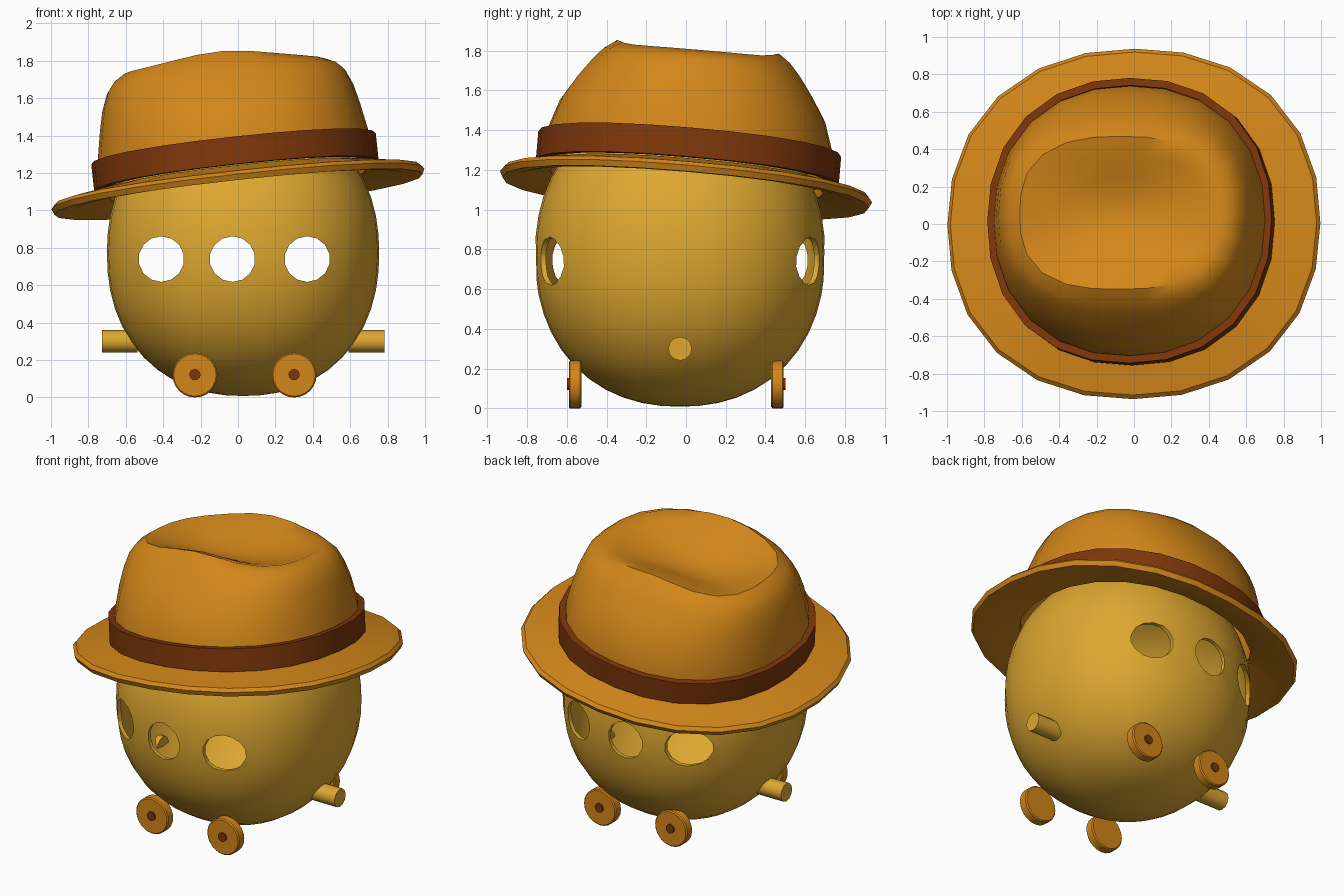
import bpy, bmesh
from math import cos, sin, pi, radians
from mathutils import Matrix, Vector

if "Cube" in bpy.data.objects:
    bpy.data.objects.remove(bpy.data.objects["Cube"])


def material(name, rgb):
    m = bpy.data.materials.new(name)
    m.diffuse_color = (*rgb, 1)
    m.use_nodes = True
    m.node_tree.nodes["Principled BSDF"].inputs["Base Color"].default_value = m.diffuse_color
    return m


GOLD = material("gold", (0.73, 0.39, 0.03))
FELT = material("felt", (0.65, 0.24, 0.01))
BROWN = material("brown", (0.205, 0.037, 0.003))


def add(name, bm, mat, matrix=None):
    bmesh.ops.recalc_face_normals(bm, faces=bm.faces)
    me = bpy.data.meshes.new(name)
    bm.to_mesh(me)
    bm.free()
    ob = bpy.data.objects.new(name, me)
    bpy.context.collection.objects.link(ob)
    if matrix:
        ob.matrix_world = matrix
    if mat:
        me.materials.append(mat)
    return ob


def select(ob):
    bpy.ops.object.select_all(action='DESELECT')
    ob.select_set(True)
    bpy.context.view_layer.objects.active = ob


def smooth(ob, angle=35):
    select(ob)
    bpy.ops.object.shade_smooth_by_angle(angle=radians(angle))


def cylinder(bm, center, radius, depth, axis, segments):
    rot = Matrix.Rotation(pi / 2, 4, 'X' if axis == 'Y' else 'Y')
    bmesh.ops.create_cone(bm, cap_ends=True, segments=segments, radius1=radius,
                          radius2=radius, depth=depth,
                          matrix=Matrix.Translation(center) @ rot)


def apply_modifiers(ob):
    select(ob)
    for m in list(ob.modifiers):
        bpy.ops.object.modifier_apply(modifier=m.name)


# Hollow, slightly boxy round body with three windows cut right through
CX, CY, CZ = 0.027, -0.03, 0.772
P = 2.2
bm = bmesh.new()
bmesh.ops.create_uvsphere(bm, u_segments=32, v_segments=24, radius=1)
for v in bm.verts:
    k = sum(abs(c) ** P for c in v.co) ** (-1 / P)
    v.co = Vector((CX + 0.728 * k * v.co.x, CY + 0.73 * k * v.co.y, CZ + 0.764 * k * v.co.z))
body = add("body", bm, GOLD)
bm = bmesh.new()
for x in (-0.41, -0.03, 0.37):
    cylinder(bm, (x, CY, 0.74), 0.122, 2, 'Y', 14)
cutter = add("window_cutter", bm, None)
cutter.hide_render = True
shell = body.modifiers.new("shell", 'SOLIDIFY')
shell.thickness = 0.025
shell.offset = -1
cut = body.modifiers.new("windows", 'BOOLEAN')
cut.operation = 'DIFFERENCE'
cut.solver = 'EXACT'
cut.object = cutter
apply_modifiers(body)
bpy.data.objects.remove(cutter)
smooth(body)

# Side pegs
for side, name in ((-1, "left_peg"), (1, "right_peg")):
    bm = bmesh.new()
    cylinder(bm, (CX + side * 0.66, CY, 0.30), 0.06, 0.19, 'X', 12)
    smooth(add(name, bm, GOLD))

# Four wheels with dark hubs
for y, out, end in ((-0.558, -1, "front"), (0.46, 1, "back")):
    for x, side in ((-0.23, "left"), (0.30, "right")):
        bm = bmesh.new()
        cylinder(bm, (x, y, 0.12), 0.12, 0.064, 'Y', 24)
        edges = [e for e in bm.edges if abs(e.verts[0].co.y - e.verts[1].co.y) < 1e-4]
        bmesh.ops.bevel(bm, geom=edges, offset=0.007, segments=1, affect='EDGES')
        smooth(add(f"{end}_{side}_wheel", bm, FELT))
        bm = bmesh.new()
        cylinder(bm, (x, y + out * 0.018, 0.122), 0.03, 0.046, 'Y', 12)
        smooth(add(f"{end}_{side}_hub", bm, BROWN))

# Hat frame: tipped to the left and back
normal = Vector((-0.11, 0.085, 1))
TILT = (Matrix.Translation((0, 0, 1.11))
        @ Vector((0, 0, 1)).rotation_difference(normal).to_matrix().to_4x4())
N = 24


def spow(v, p):
    return abs(v) ** p * (1 if v >= 0 else -1)


def ring(bm, h, a, b, p=2.22, wave=0.0):
    # superellipse ring; wave lifts front and back ridges and lowers the right side
    vs = []
    for i in range(N):
        t = 2 * pi * i / N
        c, s = cos(t), sin(t)
        k = (abs(c) ** p + abs(s) ** p) ** (-1 / p)
        z = h + wave * (0.055 * s ** 6 - 0.018 * c - 0.025)
        vs.append(bm.verts.new((a * k * c, b * k * s, z)))
    return vs


def skin(bm, rings, closed=False):
    pairs = list(zip(rings, rings[1:]))
    if closed:
        pairs.append((rings[-1], rings[0]))
    for r0, r1 in pairs:
        for i in range(N):
            j = (i + 1) % N
            bm.faces.new((r0[i], r0[j], r1[j], r1[i]))


# Brim: gently sloping ring
bm = bmesh.new()
brim = [(0.075, 0.69, 0.69), (0.04, 0.90, 0.85), (0.026, 0.985, 0.92),
        (0.005, 1.003, 0.94), (-0.025, 0.99, 0.925), (-0.018, 0.90, 0.85),
        (0.03, 0.69, 0.69)]
skin(bm, [ring(bm, *r) for r in brim], closed=True)
smooth(add("hat_brim", bm, FELT, TILT))

# Band: rectangular section around the crown
bm = bmesh.new()
band = [(0.075, 0.765, 0.765), (0.222, 0.765, 0.765),
        (0.222, 0.725, 0.725), (0.075, 0.725, 0.725)]
skin(bm, [ring(bm, *r) for r in band], closed=True)
smooth(add("hat_band", bm, BROWN, TILT))

# Crown: tapering wall, raised rim and pinched dent on top
bm = bmesh.new()
crown = [(0.13, 0.735, 0.73, 2.22, 0), (0.24, 0.728, 0.72, 2.22, 0),
         (0.39, 0.70, 0.67, 2.25, 0), (0.50, 0.675, 0.60, 2.35, 0.1),
         (0.59, 0.64, 0.53, 2.5, 0.3), (0.645, 0.60, 0.475, 2.6, 0.7),
         (0.685, 0.54, 0.41, 2.7, 1), (0.66, 0.47, 0.32, 2.5, 0.9),
         (0.61, 0.34, 0.19, 2.2, 0.4), (0.575, 0.18, 0.08, 2.0, 0)]
rings = [ring(bm, *r) for r in crown]
skin(bm, rings)
tip = bm.verts.new((0, 0, 0.57))
for i in range(N):
    bm.faces.new((rings[-1][i], rings[-1][(i + 1) % N], tip))
top = add("hat_crown", bm, FELT, TILT)
m = top.modifiers.new("felt_thickness", 'SOLIDIFY')
m.thickness = 0.025
m.offset = -1
apply_modifiers(top)
smooth(top, 45)
